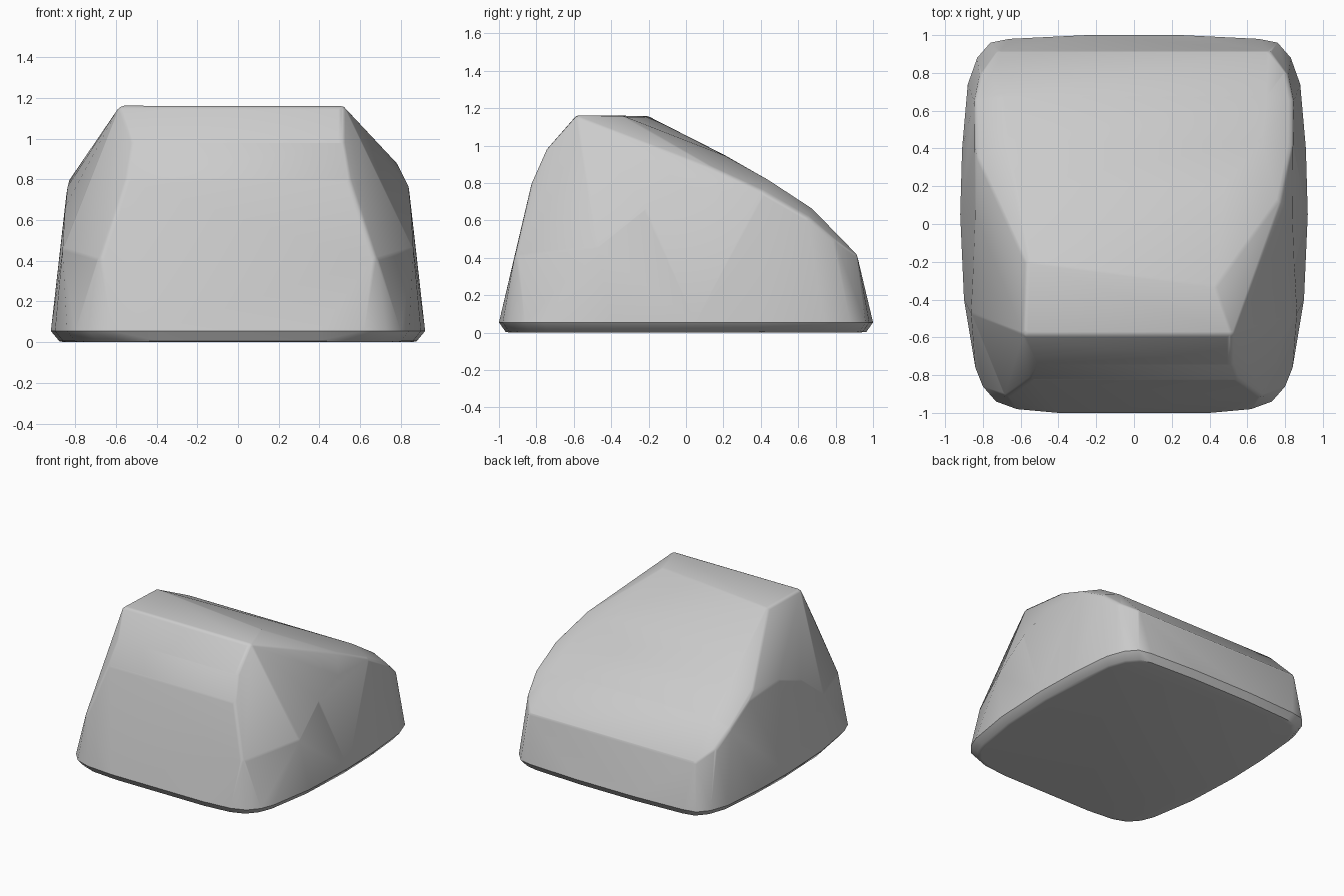
import bpy
import bmesh
import math
from mathutils import Vector

cube = bpy.data.objects.get("Cube")
if cube:
    bpy.data.objects.remove(cube, do_unlink=True)

stone = bpy.data.materials.new("light_grey_stone")
stone.use_nodes = True
grey = (0.6, 0.6, 0.6, 1)
stone.diffuse_color = grey
stone.node_tree.nodes["Principled BSDF"].inputs["Base Color"].default_value = grey

# Half outline of the base, front to back
outline = [(0.4, -1), (0.62, -0.98), (0.73, -0.94), (0.8, -0.86), (0.84, -0.76),
           (0.9, -0.4), (0.92, 0.05), (0.91, 0.4), (0.88, 0.74), (0.83, 0.88),
           (0.76, 0.96), (0.66, 0.98), (0.25, 1)]

# Mirrored ridges of the front, flanks and sloping back
mirrored = [(0.68, -0.91, 0.4), (0.55, -0.82, 0.8), (0.52, -0.74, 0.98),
            (0.86, -0.48, 0.45), (0.85, -0.22, 0.66), (0.84, 0.05, 0.76),
            (0.84, 0.42, 0.74), (0.84, 0.66, 0.6), (0.81, 0.8, 0.48),
            (0.73, 0.91, 0.4), (0.72, 0.68, 0.64), (0.7, 0.44, 0.8)]

# Uneven crest and shoulders
crest = [(-0.58, -0.59, 1.15), (0.52, -0.59, 1.15), (0.44, -0.35, 1.15),
         (-0.57, -0.22, 1.15), (0.78, 0.12, 0.88), (-0.83, 0.35, 0.79),
         (0.5, 0.2, 0.94), (-0.6, 0.2, 0.94)]

bm = bmesh.new()
for side in (-1, 1):
    for x, y in outline:
        bm.verts.new((side * x, y, 0.055))
        bm.verts.new((side * x * 0.955, y * 0.965, 0.005))
        bm.verts.new((side * x * 0.93, y * 0.94, 0))

# Small balls at each ridge point round the edges of the hull
radius = 0.035
core = Vector((0, 0, 0.45))
ridges = crest + [(s * x, y, z) for x, y, z in mirrored for s in (-1, 1)]
for point in map(Vector, ridges):
    ball = bmesh.ops.create_icosphere(bm, subdivisions=2, radius=radius)["verts"]
    centre = point - (point - core).normalized() * radius
    bmesh.ops.translate(bm, verts=ball, vec=centre)
bmesh.ops.delete(bm, geom=list(bm.faces), context="FACES_ONLY")
bmesh.ops.delete(bm, geom=list(bm.edges), context="EDGES_FACES")

# Wrap the points in one skin
skin = bmesh.ops.convex_hull(bm, input=list(bm.verts))
loose = [v for v in bm.verts if not v.link_faces]
bmesh.ops.delete(bm, geom=loose, context="VERTS")
bmesh.ops.dissolve_limit(bm, angle_limit=math.radians(1),
                         verts=list(bm.verts), edges=list(bm.edges))
bmesh.ops.recalc_face_normals(bm, faces=list(bm.faces))

mesh = bpy.data.meshes.new("boulder")
bm.to_mesh(mesh)
bm.free()
mesh.materials.append(stone)
boulder = bpy.data.objects.new("boulder", mesh)
bpy.context.collection.objects.link(boulder)
bpy.context.view_layer.objects.active = boulder
boulder.select_set(True)
bpy.ops.object.shade_smooth_by_angle(angle=math.radians(40))
